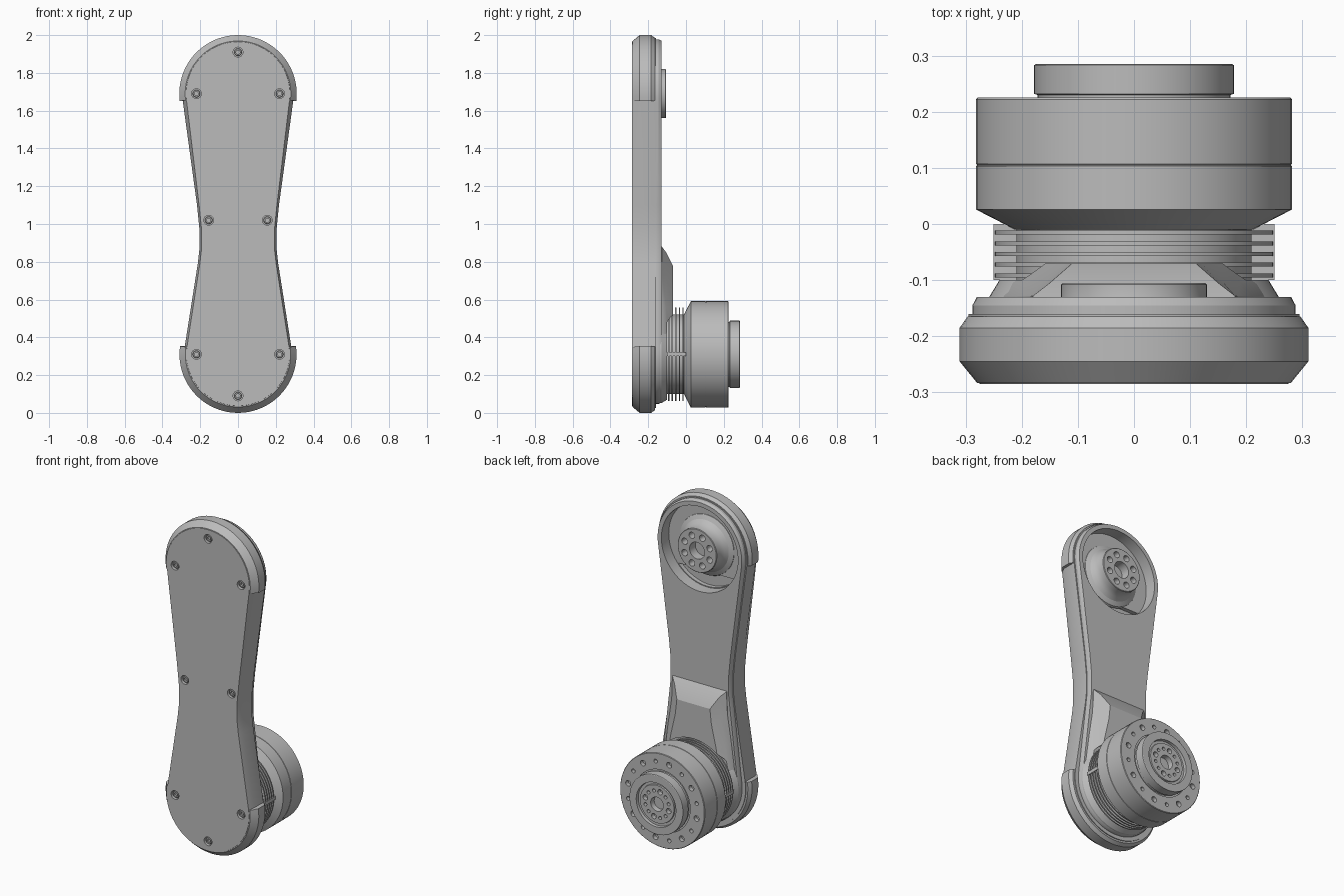
import bpy, bmesh, math
from math import cos, sin, pi, radians

if "Cube" in bpy.data.objects:
    bpy.data.objects.remove(bpy.data.objects["Cube"])

TOP, BOT = 1.69, 0.31          # heights of the two joint axes

grey = bpy.data.materials.new("satin grey")
grey.use_nodes = True
grey.diffuse_color = (0.5, 0.5, 0.5, 1)
grey.node_tree.nodes["Principled BSDF"].inputs["Base Color"].default_value = (0.5, 0.5, 0.5, 1)


def finish(bm, name):
    bmesh.ops.recalc_face_normals(bm, faces=bm.faces[:])
    mesh = bpy.data.meshes.new(name)
    bm.to_mesh(mesh)
    bm.free()
    mesh.materials.append(grey)
    ob = bpy.data.objects.new(name, mesh)
    bpy.context.collection.objects.link(ob)
    return ob


def add_loft(bm, layers):
    """Skin matching (y, [(x, z), ...]) layers and cap both ends."""
    rings = [[bm.verts.new((x, y, z)) for x, z in pts] for y, pts in layers]
    n = len(rings[0])
    for a, b in zip(rings, rings[1:]):
        for i in range(n):
            j = (i + 1) % n
            bm.faces.new((a[i], a[j], b[j], b[i]))
    bm.faces.new(rings[0])
    bm.faces.new(rings[-1])


def loft(name, layers):
    bm = bmesh.new()
    add_loft(bm, layers)
    return finish(bm, name)


def circle(r, cx, cz, n, turn=0.0):
    return [(cx + r * cos(turn + 2 * pi * i / n), cz + r * sin(turn + 2 * pi * i / n)) for i in range(n)]


def arc(r, cz, start, end, n=40):
    return [(r * cos(radians(start + (end - start) * i / n)),
             cz + r * sin(radians(start + (end - start) * i / n))) for i in range(n + 1)]


def lathe(name, profile, cz, cx=0.0, n=64):
    """Turn (radius, y) points about an axis running front to back."""
    return loft(name, [(y, circle(r, cx, cz, n)) for r, y in profile])


def pegs(spots, y0, y1, n=16, turn=0.0):
    """One cutter made of many separate pegs, given as (x, z, radius)."""
    bm = bmesh.new()
    for x, z, r in spots:
        add_loft(bm, [(y0, circle(r, x, z, n, turn)), (y1, circle(r, x, z, n, turn))])
    return finish(bm, "cutter")


def combine(target, other, mode):
    mod = target.modifiers.new("bool", 'BOOLEAN')
    mod.operation, mod.object, mod.solver = mode, other, 'EXACT'
    bpy.context.view_layer.objects.active = target
    bpy.ops.object.modifier_apply(modifier=mod.name)
    bpy.data.objects.remove(other)


def ring(count, radius, cz, sizes):
    return [(radius * cos(2 * pi * (i + .5) / count), cz + radius * sin(2 * pi * (i + .5) / count),
             sizes[i % len(sizes)]) for i in range(count)]


def outline(rt, rb, w):
    """Dumbbell outline: two round ends joined by a narrow waist."""
    left = [(-w - .012, 1.1), (-w, 0.98), (-w, 0.86), (-w - .008, 0.79)]
    right = [(-x, z) for x, z in reversed(left)]
    return arc(rt, TOP, -9, 189) + left + arc(rb, BOT, 171, 369) + right


# Arm shell: front panel with chamfer, straight side, back cover
arm = loft("arm_shell", [(-.285, outline(.275, .273, .194)), (-.245, outline(.295, .285, .205)),
                         (-.16, outline(.295, .285, .205))])
cover = loft("cover", [(-.17, outline(.288, .262, .2)), (-.145, outline(.288, .262, .2)),
                       (-.13, outline(.28, .255, .193))])
combine(arm, cover, 'UNION')

# Chamfered bands wrapping both ends
BAND = [(-.283, .28), (-.245, .311), (-.185, .311), (-.165, .297)]
combine(arm, loft("band", [(y, arc(r, TOP - .001, -7, 187)) for y, r in BAND]), 'UNION')
combine(arm, loft("band", [(y, arc(r - .001, BOT, 172, 368)) for y, r in BAND]), 'UNION')


# Raised deck running down to the motor
def deck(pts):
    return pts + [(-x, z) for x, z in reversed(pts)]


combine(arm, loft("deck", [
    (-.15, deck([(.185, .91), (.19, .75), (.215, .6), (.25, .36)])),
    (-.128, deck([(.18, .88), (.185, .74), (.21, .58), (.24, .36)])),
    (-.105, deck([(.15, .85), (.16, .72), (.19, .56), (.22, .4)])),
    (-.07, deck([(.11, .78), (.12, .69), (.15, .56), (.17, .45)]))]), 'UNION')
combine(arm, lathe("cutter", [(.262, -.1), (.262, .1)], BOT), 'DIFFERENCE')

# Round pocket at the top, with a honeycomb floor under the hub
combine(arm, lathe("cutter", [(.255, -.2), (.255, 0)], TOP), 'DIFFERENCE')
segment = arc(.25, TOP, 220, 320, 24)
combine(arm, loft("cutter", [(-.225, segment), (-.19, segment)]), 'DIFFERENCE')
cells = [(x * .1 + row % 2 * .05, TOP - .135 - row * .0866, .052)
         for row in (1, 0) for x in (-1, 0, 1)]
cells = [c for c in cells if math.hypot(c[0], c[1] - TOP) < .2 and c[1] < TOP - .2]
combine(arm, pegs(cells, -.265, -.21, 6, pi / 6), 'DIFFERENCE')

# Countersunk panel screws
screws = [(0, TOP + .22), (0, BOT - .22)]
for s in (-1, 1):
    screws += [(s * .22, TOP), (s * .155, 1.02), (s * .22, BOT)]
combine(arm, pegs([(x, z, .026) for x, z in screws], -.3, -.266, 24), 'DIFFERENCE')
parts = [arm]
for i, (x, z) in enumerate(screws):
    parts.append(lathe("panel_screw_%d" % (i + 1), [(.02, -.26), (.02, -.275), (.017, -.279),
                       (.01, -.279), (.01, -.269)], z, x, 24))

# Output hub inside the pocket
hub = lathe("output_hub", [(.185, -.21), (.18, -.198), (.155, -.185), (.14, -.165), (.13, -.14),
                           (.13, -.108), (.127, -.105), (.05, -.105), (.05, -.16)], TOP)
combine(hub, pegs(ring(8, .09, TOP, [.019]), -.15, -.09), 'DIFFERENCE')
parts.append(hub)

# Motor: seat, finned neck, chamfered housing
parts.append(lathe("motor_seat", [(.262, -.17), (.258, -.13), (.24, -.1), (.2, -.1)], BOT))
parts.append(lathe("motor_neck", [(.21, -.11), (.21, .0)], BOT))
for i in range(5):
    y = -.095 + i * .019
    parts.append(lathe("cooling_fin_%d" % (i + 1), [(.2, y), (.248, y), (.248, y + .007), (.2, y + .007)], BOT))
plate = circle(.25, 0, BOT, 4)
plate = [(s * .25, BOT + t * .01) for s, t in ((1, 1), (-1, 1), (-1, -1), (1, -1))]
parts.append(loft("side_rib", [(-.1, plate), (0, plate)]))
housing = lathe("motor_housing", [(.2, -.01), (.212, -.01), (.282, .026), (.282, .103), (.28, .104),
                                  (.28, .106), (.282, .107), (.282, .222), (.279, .225), (.185, .225),
                                  (.185, .215)], BOT, n=80)
combine(housing, pegs(ring(16, .232, BOT, [.017, .012]), .2, .25), 'DIFFERENCE')
parts.append(housing)

# Output flange on the back of the motor
flange = lathe("output_flange", [(.172, .2), (.172, .23), (.178, .232), (.178, .283), (.175, .285),
                                 (.132, .285), (.13, .268), (.115, .268), (.113, .276), (.042, .276),
                                 (.04, .245)], BOT)
combine(flange, pegs(ring(12, .08, BOT, [.016, .01, .01]), .25, .3), 'DIFFERENCE')
parts.append(flange)

# Smooth curved sides while keeping edges crisp
for ob in bpy.context.view_layer.objects:
    ob.select_set(False)
for ob in parts:
    ob.select_set(True)
bpy.context.view_layer.objects.active = arm
bpy.ops.object.shade_smooth_by_angle(angle=radians(25))
